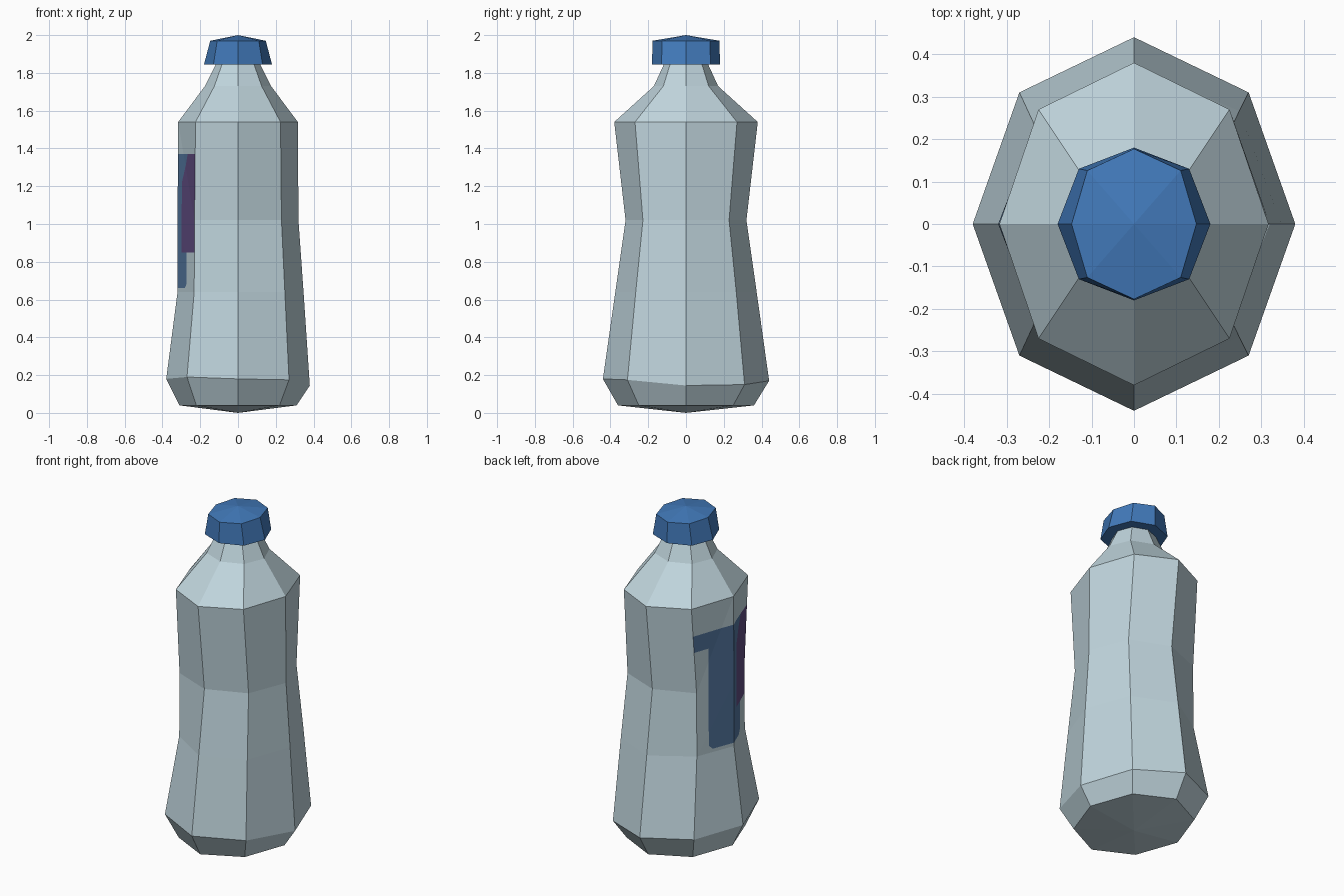
import bpy, bmesh
from mathutils import Vector

if "Cube" in bpy.data.objects:
    bpy.data.objects.remove(bpy.data.objects["Cube"])


def srgb(r, g, b):
    return [((c / 255 + 0.055) / 1.055) ** 2.4 for c in (r, g, b)] + [1.0]


def material(name, rgb):
    m = bpy.data.materials.new(name)
    m.diffuse_color = srgb(*rgb)
    m.use_nodes = True
    m.node_tree.nodes["Principled BSDF"].inputs["Base Color"].default_value = m.diffuse_color
    return m


body_grey = material("pale_blue_grey", (192, 213, 221))
label_blue = material("label_blue", (84, 120, 161))
label_purple = material("label_purple", (97, 77, 131))
cap_blue = material("cap_blue", (66, 122, 187))


def ring(rx, ry, cx, cy, z):
    """Eight-sided ring, counter-clockwise from +x: axis radii and corner offsets."""
    return [(rx, 0, z), (cx, cy, z), (0, ry, z), (-cx, cy, z),
            (-rx, 0, z), (-cx, -cy, z), (0, -ry, z), (cx, -cy, z)]


def loft(rings, bottom, top):
    """Skin a stack of rings and close the ends with a fan to a point."""
    bm = bmesh.new()
    rows = [[bm.verts.new(p) for p in r] for r in rings]
    ends = bm.verts.new(bottom), bm.verts.new(top)
    for i in range(8):
        j = (i + 1) % 8
        for a, b in zip(rows, rows[1:]):
            bm.faces.new((a[i], a[j], b[j], b[i]))
        bm.faces.new((rows[0][j], rows[0][i], ends[0]))
        bm.faces.new((rows[-1][i], rows[-1][j], ends[1]))
    bmesh.ops.recalc_face_normals(bm, faces=bm.faces[:])
    return bm


def finish(bm, name, mats):
    me = bpy.data.meshes.new(name)
    bm.to_mesh(me)
    bm.free()
    for m in mats:
        me.materials.append(m)
    ob = bpy.data.objects.new(name, me)
    bpy.context.collection.objects.link(ob)
    return ob


# Bottle body: slightly uneven widest ring, flattened panel on the left side
widest = ring(0.38, 0.44, 0.27, 0.31, 0.18)
for i, z in enumerate((0.145, 0.15, 0.17, 0.18, 0.18, 0.19, 0.18, 0.175)):
    widest[i] = (*widest[i][:2], z)
panel_base = ring(0.347, 0.374, 0.248, 0.266, 0.64)
panel_base[3:6] = [(-0.232, 0.228, 0.64), (-0.32, 0, 0.64), (-0.232, -0.228, 0.64)]
body = loft([
    ring(0.31, 0.36, 0.22, 0.25, 0.04),
    widest,
    panel_base,
    ring(0.32, 0.32, 0.23, 0.228, 1.02),
    ring(0.317, 0.38, 0.225, 0.27, 1.54),
    ring(0.175, 0.17, 0.125, 0.12, 1.73),
    ring(0.115, 0.115, 0.083, 0.083, 1.85),
], (0, 0, 0), (0, 0, 1.85))


# Label: cut the left panel along the outline, then colour by region
def panel_faces():
    return [f for f in body.faces
            if f.calc_center_median().x < -0.2 and 0.63 < f.calc_center_median().z < 1.54
            and f.normal.x < -0.6]


def cut(y0, z0, y1, z1):
    """Cut the panel along a line drawn in the side (y, z) plane."""
    faces = panel_faces()
    geom = set(faces)
    for f in faces:
        geom.update(f.edges, f.verts)
    bmesh.ops.bisect_plane(body, geom=list(geom), dist=1e-5,
                           plane_co=Vector((0, y0, z0)),
                           plane_no=Vector((0, z1 - z0, y0 - y1)))


bmesh.ops.triangulate(body, faces=panel_faces())
for z in (0.66, 0.85, 1.27, 1.37):
    cut(-1, z, 1, z)
for y in (-0.125, -0.055, 0.155):
    cut(y, 0, y, 2)
cut(-0.055, 1.22, -0.14, 1.37)      # slanted top of the purple patch
cut(-0.125, 0.685, -0.10, 0.66)     # clipped lower corners
cut(0.155, 0.685, 0.13, 0.66)

body.normal_update()
for f in panel_faces():
    c = f.calc_center_median()
    if not 0.66 < c.z < 1.37:
        continue
    slant = 1.22 + (-0.055 - c.y) * 0.15 / 0.085
    if c.y < -0.055 and 0.85 < c.z < slant:
        f.material_index = 2
    elif c.z > 1.27 or (c.z > 0.85 and c.y < 0.155):
        f.material_index = 1
    elif -0.125 < c.y < 0.155:
        clipped = c.z - 0.66 < max(c.y - 0.13, -0.10 - c.y)
        f.material_index = 0 if clipped else 1
finish(body, "bottle_body", [body_grey, label_blue, label_purple])

# Cap: tapered octagon with a low pointed top
cap = loft([
    ring(0.18, 0.18, 0.13, 0.13, 1.845),
    ring(0.147, 0.177, 0.11, 0.126, 1.97),
], (0, 0, 1.845), (0, 0, 2.0))
finish(cap, "bottle_cap", [cap_blue])
